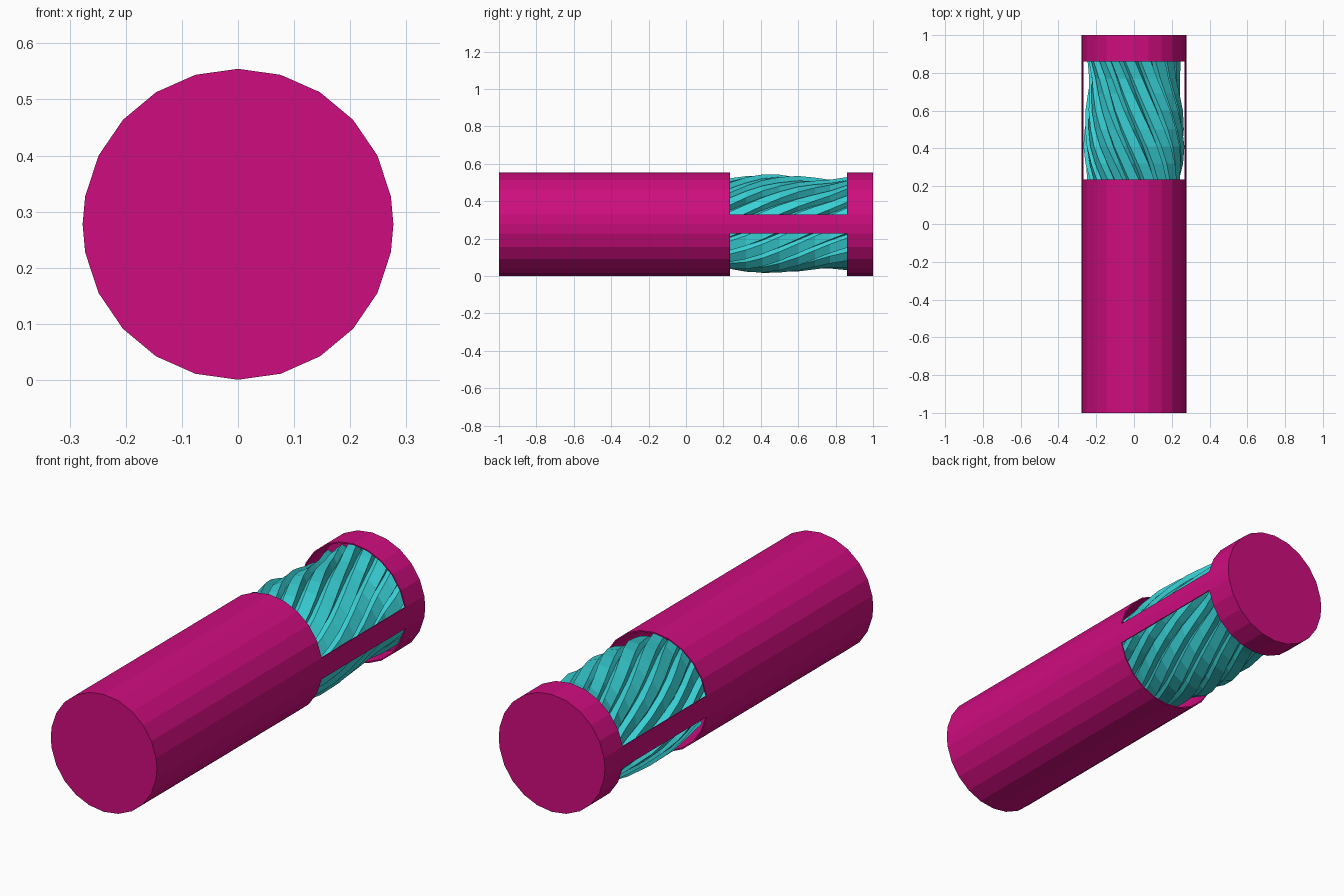
import bpy, bmesh, math

if "Cube" in bpy.data.objects:
    bpy.data.objects.remove(bpy.data.objects["Cube"])

R, CZ = 0.277, 0.2775          # casing radius and axis height
WIN0, WIN1 = 0.235, 0.86       # window limits along y
HALF = math.asin(0.05 / R)     # half angle of the side bars


def material(name, rgb):
    m = bpy.data.materials.new(name)
    m.diffuse_color = (*rgb, 1)
    m.use_nodes = True
    m.node_tree.nodes["Principled BSDF"].inputs["Base Color"].default_value = m.diffuse_color
    return m


def finish(name, bm, mat):
    bmesh.ops.recalc_face_normals(bm, faces=bm.faces)
    me = bpy.data.meshes.new(name)
    bm.to_mesh(me)
    bm.free()
    me.materials.append(mat)
    ob = bpy.data.objects.new(name, me)
    bpy.context.collection.objects.link(ob)
    return ob


def lathe(name, ys, angles, radius, mat, skip=lambda y, a: False):
    """Capped surface along y; radius(y, i) and angles(y) shape each ring."""
    bm = bmesh.new()
    rings = []
    for y in ys:
        rings.append([bm.verts.new((radius(y, i) * math.cos(a), y,
                                    CZ + radius(y, i) * math.sin(a)))
                      for i, a in enumerate(angles(y))])
    n = len(rings[0])
    for k in range(len(ys) - 1):
        al = angles(ys[k])
        for i in range(n):
            j = (i + 1) % n
            mid_a = (al[i] + (al[j] if j else al[j] + 2 * math.pi)) / 2
            if skip((ys[k] + ys[k + 1]) / 2, mid_a):
                continue
            bm.faces.new((rings[k][i], rings[k][j],
                          rings[k + 1][j], rings[k + 1][i]))
    bm.faces.new(rings[0])
    bm.faces.new(rings[-1])
    return finish(name, bm, mat)


pink = material("magenta", (0.62, 0.004, 0.21))
teal = material("turquoise", (0.04, 0.64, 0.67))

# Casing: thin faceted tube with two windows, leaving a bar on each side
step = (math.pi - 2 * HALF) / 10
half_turn = [0] + [HALF + i * step for i in range(11)]
circle = half_turn + [a + math.pi for a in half_turn]
casing = lathe("casing", [-1, WIN0, WIN1, 1], lambda y: circle,
               lambda y, i: R, pink,
               lambda y, a: WIN0 < y < WIN1 and abs(math.sin(a)) > math.sin(HALF))
wall = casing.modifiers.new("wall", 'SOLIDIFY')
wall.thickness = 0.006
wall.offset = -1

# Core: twisted ridged bundle, bulging near the tube and waisted near the cap
profile = [(0.15, 0.235), (0.24, 0.245), (0.32, 0.258), (0.41, 0.266),
           (0.5, 0.263), (0.6, 0.256), (0.69, 0.245), (0.77, 0.239),
           (0.86, 0.247), (0.93, 0.25)]
RIDGES = 18
base = dict(profile)
offsets = (0, 0.62, 0.8)       # crest, slope, sharp valley of each ridge
depth = (0.0, 0.012, 0.03)


def core_angles(y):
    return [(i + o) * 2 * math.pi / RIDGES + 1.8 * y
            for i in range(RIDGES) for o in offsets]


def core_radius(y, i):
    ridge = i // 3
    wobble = 0.004 * math.sin(ridge * 2.3 + y * 9)
    return min(base[y] + wobble, 0.268) - depth[i % 3]


lathe("twisted_core", [p[0] for p in profile], core_angles, core_radius, teal)
